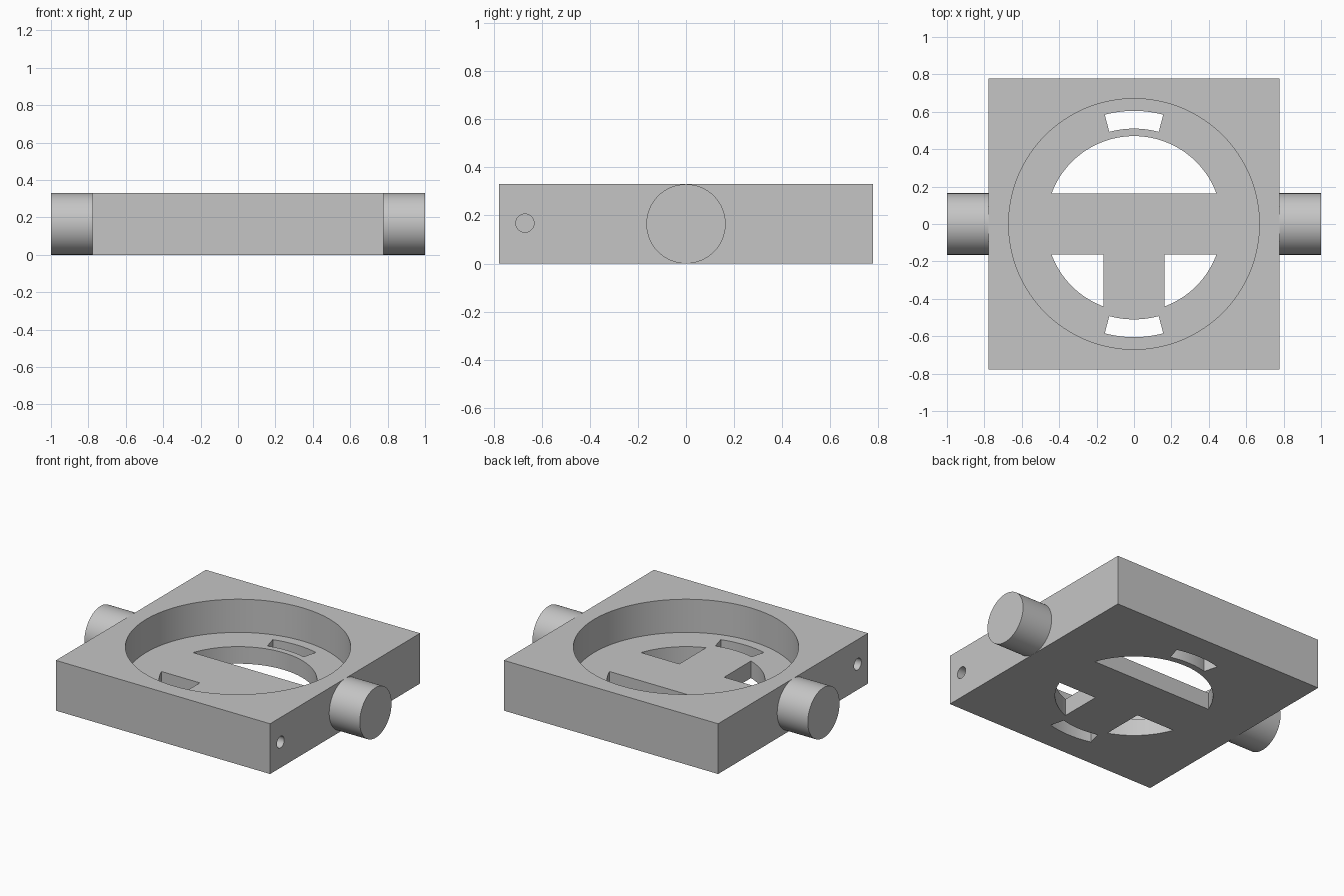
import bpy, bmesh, math
from mathutils import Matrix

if "Cube" in bpy.data.objects:
    bpy.data.objects.remove(bpy.data.objects["Cube"])

HALF, H, FLOOR = 0.778, 0.33, 0.112      # body half width, height, pocket floor
PIN_R, WEB = 0.165, 0.163                # pin radius, half width of the floor bars

grey = bpy.data.materials.new("light_grey")
grey.diffuse_color = (0.56, 0.56, 0.56, 1)
grey.use_nodes = True
grey.node_tree.nodes["Principled BSDF"].inputs["Base Color"].default_value = grey.diffuse_color


def arc(r, a0, a1, n):
    """Points on a circle between two angles in degrees, ends included."""
    angles = [math.radians(a0 + (a1 - a0) * i / n) for i in range(n + 1)]
    return [(r * math.cos(a), r * math.sin(a)) for a in angles]


def prism(name, outline, z0, z1, matrix=Matrix()):
    """Extrude a counter-clockwise outline from z0 to z1."""
    bm = bmesh.new()
    face = bm.faces.new([bm.verts.new((x, y, z0)) for x, y in outline])
    ext = bmesh.ops.extrude_face_region(bm, geom=[face], use_keep_orig=True)
    top = [v for v in ext["geom"] if isinstance(v, bmesh.types.BMVert)]
    bmesh.ops.translate(bm, verts=top, vec=(0, 0, z1 - z0))
    bmesh.ops.recalc_face_normals(bm, faces=bm.faces)
    bm.transform(matrix)
    mesh = bpy.data.meshes.new(name)
    bm.to_mesh(mesh)
    bm.free()
    mesh.materials.append(grey)
    obj = bpy.data.objects.new(name, mesh)
    bpy.context.collection.objects.link(obj)
    return obj


def activate(obj):
    bpy.ops.object.select_all(action='DESELECT')
    obj.select_set(True)
    bpy.context.view_layer.objects.active = obj


def cut(body, cutter):
    activate(body)
    mod = body.modifiers.new("cut", 'BOOLEAN')
    mod.operation, mod.solver, mod.object = 'DIFFERENCE', 'EXACT', cutter
    bpy.ops.object.modifier_apply(modifier=mod.name)
    bpy.data.objects.remove(cutter)


def along_x(x, y, z, side):
    """Turn a prism's z axis to point along +x or -x."""
    return Matrix.Translation((x, y, z)) @ Matrix.Rotation(side * math.pi / 2, 4, 'Y')


# Square housing with a round pocket from above
body = prism("housing", [(-HALF, -HALF), (HALF, -HALF), (HALF, HALF), (-HALF, HALF)], 0, H)
cut(body, prism("pocket_cutter", arc(0.67, 0, 360, 128)[:-1], FLOOR, H + 0.1))

# Floor windows: one half-moon at the back, two corner pieces at the front
R = 0.47
a = math.degrees(math.asin(WEB / R))
windows = [arc(R, a, 180 - a, 48),
           [(WEB, -WEB)] + arc(R, -90 + a, -a, 24),
           [(-WEB, -WEB)] + arc(R, 180 + a, 270 - a, 24)]
# Curved slots front and back
for mid in (90, 270):
    windows.append(arc(0.605, mid - 15, mid + 15, 12) + arc(0.51, mid + 15, mid - 15, 12))
for outline in windows:
    cut(body, prism("window_cutter", outline, -0.1, FLOOR + 0.05))

# Blind side holes and side pins
for side, label in ((1, "right"), (-1, "left")):
    cut(body, prism("hole_cutter", arc(0.038, 0, 360, 32)[:-1], -0.22, 0.1,
                    along_x(side * HALF, -0.67, 0.168, side)))
    pin = prism(label + "_pin", arc(PIN_R, 0, 360, 64)[:-1], 0, 1 - HALF,
                along_x(side * HALF, 0, H / 2, side))
    activate(pin)
    bpy.ops.object.shade_smooth_by_angle(angle=math.radians(30))

activate(body)
bpy.ops.object.shade_smooth_by_angle(angle=math.radians(30))
